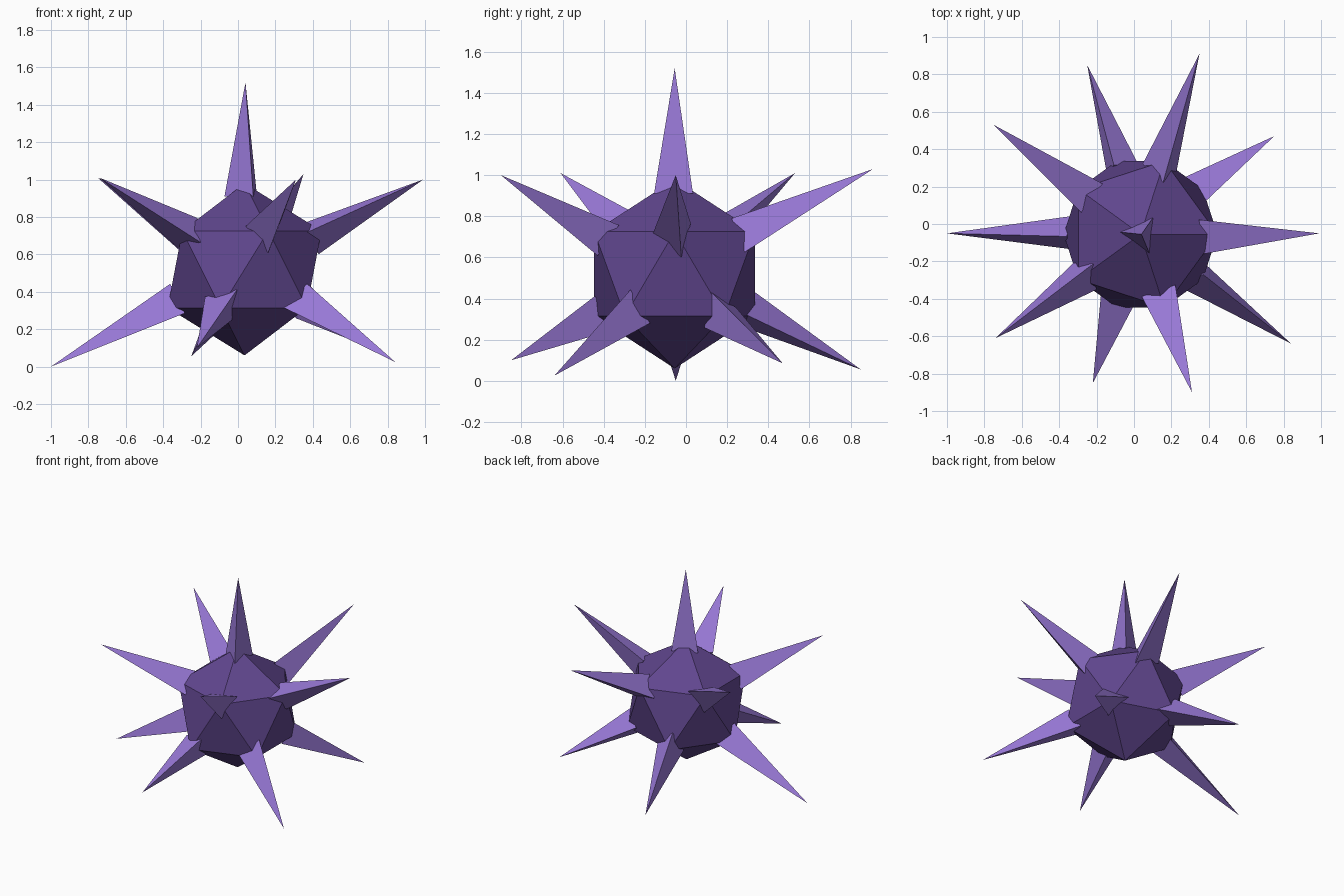
import bpy, bmesh, math
from mathutils import Vector

if "Cube" in bpy.data.objects:
    bpy.data.objects.remove(bpy.data.objects["Cube"])

CENTRE = Vector((0.035, -0.055, 0.52))
CORE_R = 0.46
BASE_DIST, BASE_R = 0.39, 0.11


def material(name, srgb):
    m = bpy.data.materials.new(name)
    m.diffuse_color = [((c / 255 + 0.055) / 1.055) ** 2.4 for c in srgb] + [1]
    m.use_nodes = True
    m.node_tree.nodes["Principled BSDF"].inputs["Base Color"].default_value = m.diffuse_color
    return m


def add_object(name, bm, mat):
    bmesh.ops.recalc_face_normals(bm, faces=bm.faces)
    mesh = bpy.data.meshes.new(name)
    bm.to_mesh(mesh)
    bm.free()
    mesh.materials.append(mat)
    bpy.context.collection.objects.link(bpy.data.objects.new(name, mesh))


core_mat = material("dark purple", (96, 70, 142))
spike_mat = material("light purple", (152, 120, 214))

# Core: icosahedron as two staggered rings between two poles
bm = bmesh.new()
pts = [(0, 0, 1), (0, 0, -1)]
for i in range(10):
    a = math.radians(36 * i)
    pts.append((0.8944 * math.cos(a), 0.8944 * math.sin(a), 0.4472 * (-1) ** i))
for p in pts:
    bm.verts.new(CENTRE + CORE_R * Vector(p))
bmesh.ops.convex_hull(bm, input=bm.verts)
add_object("core", bm, core_mat)

# Spikes: three-sided cones on the core corners (tip position, roll in degrees)
SPIKES = [
    ((0.04, -0.055, 1.52), 174),
    ((0.99, -0.05, 1.00), 46),
    ((0.35, 0.91, 1.03), 105),
    ((-0.75, 0.53, 1.01), 30),
    ((-0.74, -0.61, 1.01), 100),
    ((0.31, -0.90, 1.00), 32),
    ((0.75, 0.47, 0.085), 5),
    ((-0.25, 0.85, 0.055), 77),
    ((-1.00, -0.05, 0.00), 83),
    ((-0.22, -0.85, 0.10), 43),
    ((0.84, -0.64, 0.025), 78),
]
for n, (tip, roll) in enumerate(SPIKES):
    tip = Vector(tip)
    d = (tip - CENTRE).normalized()
    side = Vector((1, 0, 0)) if d.z > 0.9 else Vector((0, 0, 1)).cross(d).normalized()
    up = d.cross(side)
    bm = bmesh.new()
    ring = []
    for k in range(3):
        a = math.radians(roll + 120 * k)
        ring.append(bm.verts.new(CENTRE + d * BASE_DIST
                                 + BASE_R * (side * math.cos(a) + up * math.sin(a))))
    apex = bm.verts.new(tip)
    bm.faces.new(ring)
    for k in range(3):
        bm.faces.new((ring[k], ring[(k + 1) % 3], apex))
    add_object(f"spike_{n + 1}", bm, spike_mat)
